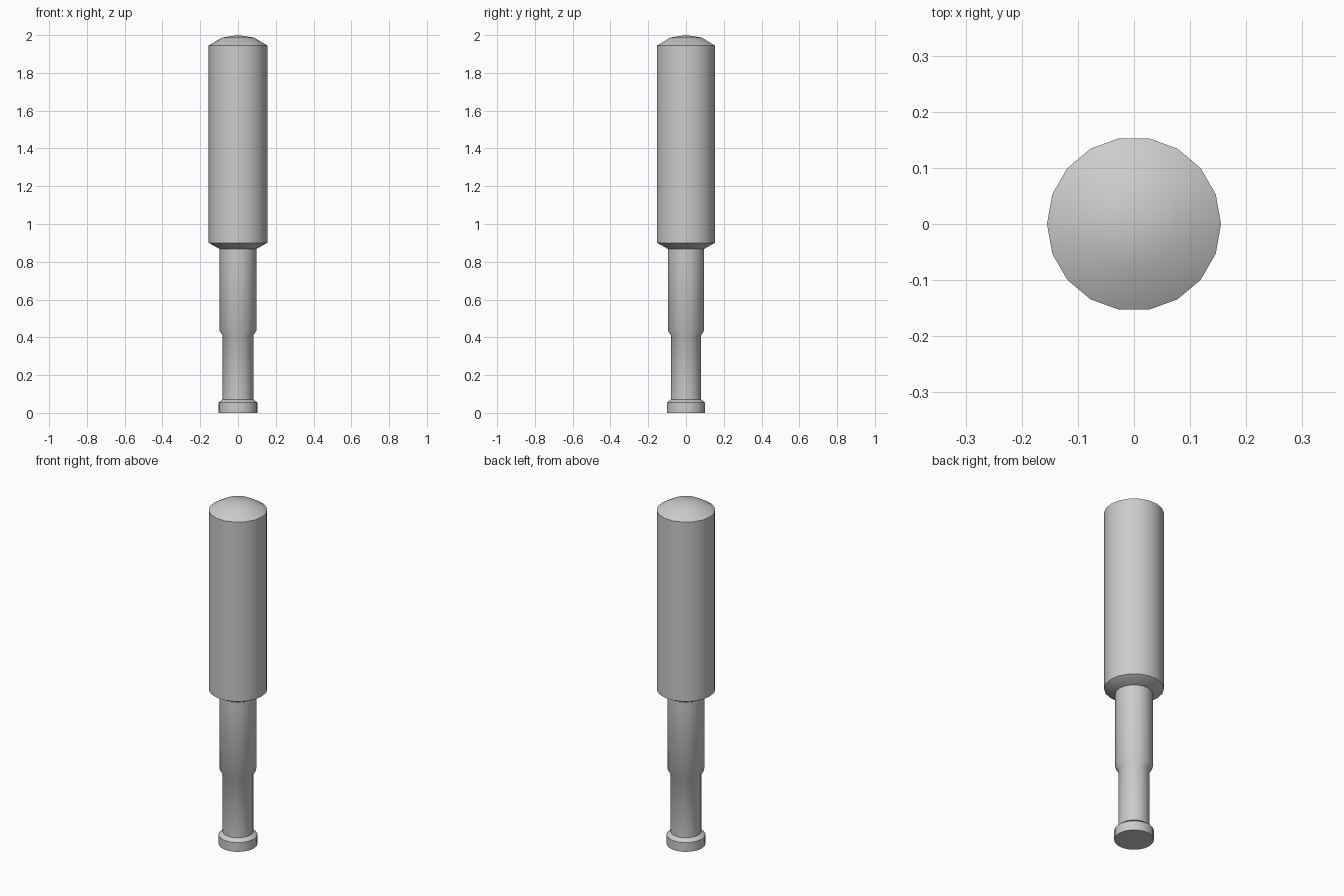
import bpy, bmesh, math

cube = bpy.data.objects.get("Cube")
if cube:
    bpy.data.objects.remove(cube)

SIDES = 18

grey = bpy.data.materials.new("light grey")
grey.use_nodes = True
colour = (0.6, 0.6, 0.6, 1)
grey.diffuse_color = colour
grey.node_tree.nodes["Principled BSDF"].inputs["Base Color"].default_value = colour


def lathe(name, profile):
    """Spin a (radius, height) profile around z into a closed solid."""
    bm = bmesh.new()
    verts = [bm.verts.new((r, 0, z)) for r, z in profile]
    edges = [bm.edges.new(pair) for pair in zip(verts, verts[1:])]
    bmesh.ops.spin(bm, geom=verts + edges, cent=(0, 0, 0), axis=(0, 0, 1),
                   angle=math.tau, steps=SIDES, use_merge=True)
    bmesh.ops.remove_doubles(bm, verts=bm.verts, dist=0.0005)
    bmesh.ops.holes_fill(bm, edges=[e for e in bm.edges if e.is_boundary], sides=0)
    bmesh.ops.recalc_face_normals(bm, faces=bm.faces)
    mesh = bpy.data.meshes.new(name)
    bm.to_mesh(mesh)
    bm.free()
    mesh.materials.append(grey)
    obj = bpy.data.objects.new(name, mesh)
    bpy.context.collection.objects.link(obj)
    bpy.ops.object.select_all(action='DESELECT')
    obj.select_set(True)
    bpy.context.view_layer.objects.active = obj
    bpy.ops.object.shade_smooth_by_angle(angle=math.radians(40))


# Handle with a domed cap and a tapered underside
lathe("handle", [(0.097, 0.868), (0.155, 0.9), (0.155, 1.945),
                 (0.085, 1.987), (0, 2)])

# Stepped shaft
lathe("shaft", [(0.081, 0.07), (0.081, 0.41), (0.097, 0.435), (0.097, 0.87)])

# Flat foot with a chamfered top rim
lathe("foot", [(0.103, 0), (0.103, 0.054), (0.081, 0.072)])
